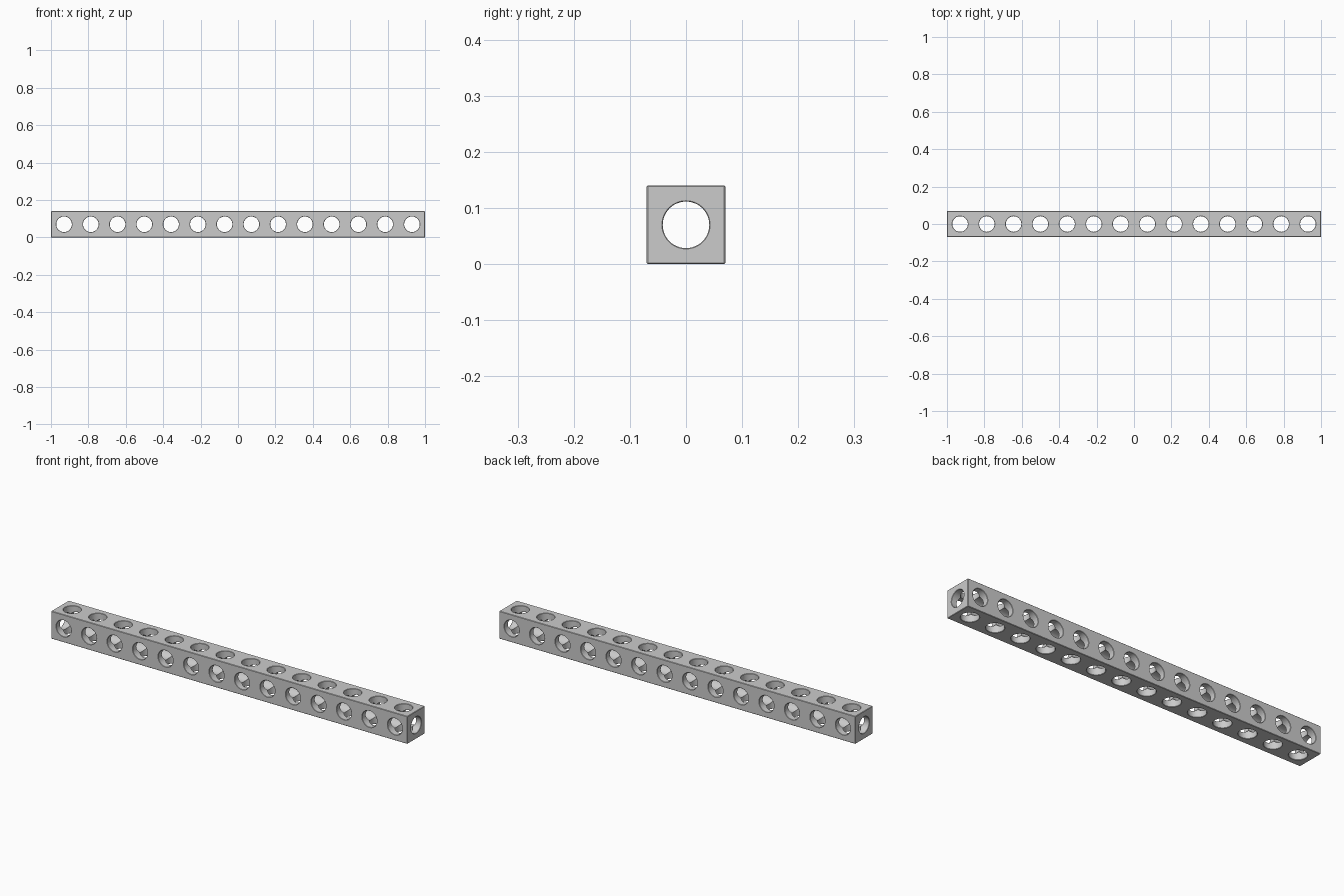
import bpy, bmesh, math
from mathutils import Vector

start = bpy.data.objects.get("Cube")
if start:
    bpy.data.objects.remove(start, do_unlink=True)

LENGTH, SIDE, HOLES = 2.0, 0.14, 14
RADIUS, CHAMFER, SEGMENTS = 0.0415, 0.0015, 48
PITCH = (LENGTH - SIDE) / (HOLES - 1)
X, Y, Z = Vector((1, 0, 0)), Vector((0, 1, 0)), Vector((0, 0, 1))

grey = bpy.data.materials.new("grey")
grey.use_nodes = True
colour = (0.6, 0.6, 0.6, 1)
grey.diffuse_color = colour
grey.node_tree.nodes["Principled BSDF"].inputs["Base Color"].default_value = colour


def add_arm(bm, centre, axis, u, v, reach, is_open):
    """One half-bore leaving a cell centre; is_open joins it to the next cell."""
    rings = []
    for i in range(SEGMENTS):
        a = math.tau * i / SEGMENTS
        c, s = math.cos(a), math.sin(a)
        m = max(abs(c), abs(s))
        round_dir = u * c + v * s
        depth = reach(axis)
        # The wall starts on the curve where the crossing bores meet
        points = [round_dir * RADIUS + axis * RADIUS * m]
        if is_open:
            points.append(round_dir * RADIUS + axis * depth)
        else:
            # Chamfered mouth, then the flat plate out to the cell border
            border = u * (c / m) * reach(u * c) + v * (s / m) * reach(v * s)
            points += [round_dir * RADIUS + axis * (depth - CHAMFER),
                       round_dir * (RADIUS + CHAMFER) + axis * depth,
                       border + axis * depth]
        rings.append([bm.verts.new(centre + p) for p in points])
    for i, ring in enumerate(rings):
        after = rings[(i + 1) % SEGMENTS]
        for k in range(len(ring) - 1):
            bm.faces.new((ring[k], after[k], after[k + 1], ring[k + 1]))


# Row of cells, each with three bores crossing at its centre
bm = bmesh.new()
for n in range(HOLES):
    centre = Vector(((n - (HOLES - 1) / 2) * PITCH, 0, SIDE / 2))
    left_end, right_end = n == 0, n == HOLES - 1

    def reach(d):
        """Distance from the cell centre to its border along d."""
        at_end = left_end if d.x < 0 else right_end
        return PITCH / 2 if abs(d.x) > 1e-9 and not at_end else SIDE / 2

    for axis, u, v in ((X, Y, Z), (Y, Z, X), (Z, X, Y)):
        add_arm(bm, centre, axis, u, v, reach, axis is X and not right_end)
        add_arm(bm, centre, -axis, v, u, reach, axis is X and not left_end)
bmesh.ops.remove_doubles(bm, verts=bm.verts[:], dist=1e-5)
bmesh.ops.recalc_face_normals(bm, faces=bm.faces[:])


def outer_sides(vert):
    """The outer planes of the bar on which a vertex lies."""
    p = vert.co - Z * SIDE / 2
    return {(i, p[i] > 0) for i, size in enumerate((LENGTH, SIDE, SIDE))
            if abs(abs(p[i]) - size / 2) < 1e-5}


# Slightly broken outer edges
corner_edges = [e for e in bm.edges
                if len(outer_sides(e.verts[0]) & outer_sides(e.verts[1])) > 1]
bmesh.ops.bevel(bm, geom=corner_edges, offset=0.002, segments=1, affect='EDGES')

mesh = bpy.data.meshes.new("perforated_beam")
bm.to_mesh(mesh)
bm.free()
mesh.materials.append(grey)
beam = bpy.data.objects.new("perforated_beam", mesh)
bpy.context.collection.objects.link(beam)

# Smooth bores, sharp edges
bpy.ops.object.select_all(action='DESELECT')
bpy.context.view_layer.objects.active = beam
beam.select_set(True)
bpy.ops.object.shade_smooth_by_angle(angle=math.radians(30))
